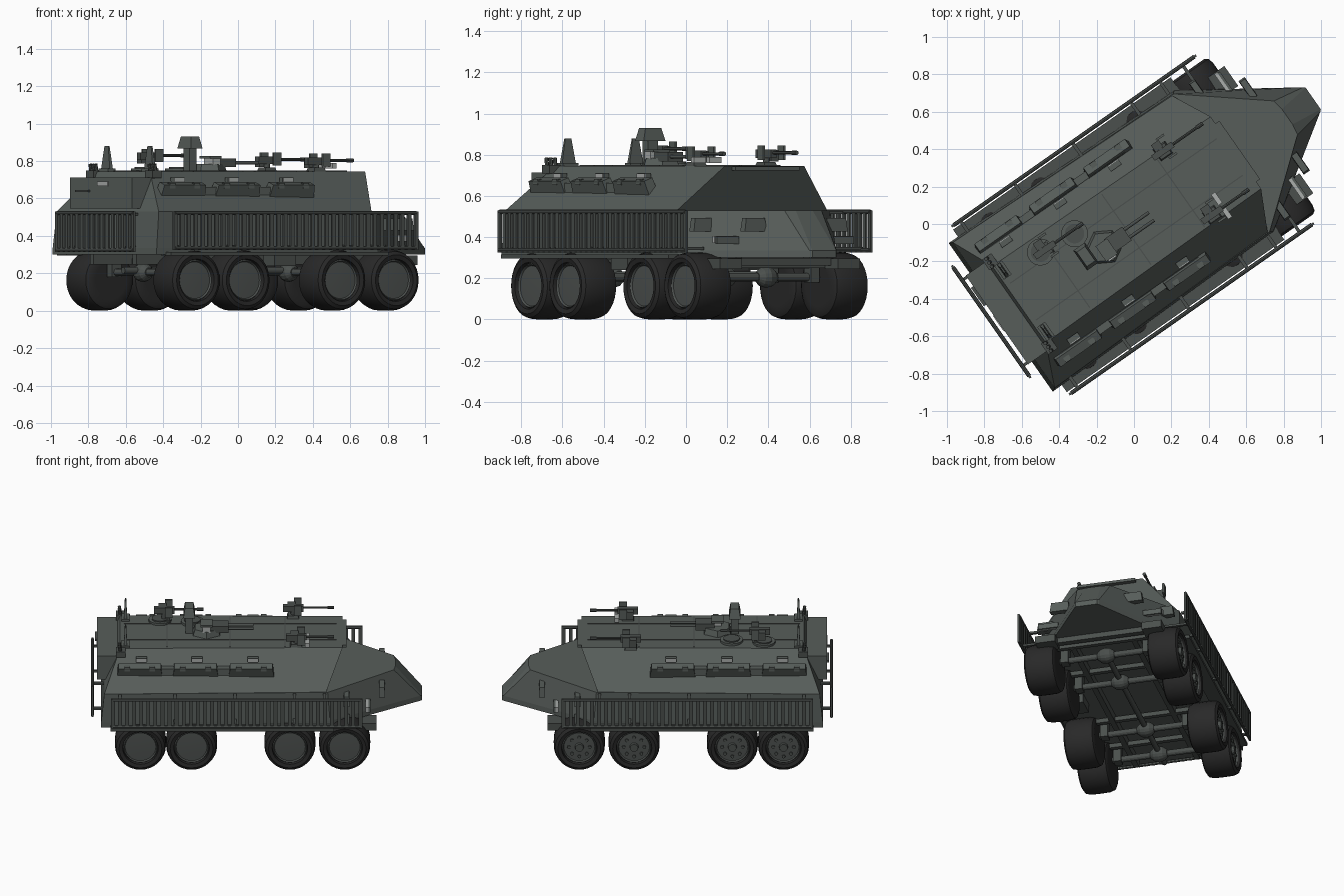
import bpy, bmesh, math
from mathutils import Matrix, Vector

if "Cube" in bpy.data.objects:
    bpy.data.objects.remove(bpy.data.objects["Cube"])

# The vehicle is built along +x, then turned to its resting heading
HEADING = Matrix.Rotation(math.radians(35), 4, "Z")


def material(name, r, g, b):
    m = bpy.data.materials.new(name)
    m.use_nodes = True
    m.diffuse_color = (r, g, b, 1)
    m.node_tree.nodes["Principled BSDF"].inputs["Base Color"].default_value = (r, g, b, 1)
    return m


HULL = material("hull grey green", .095, .11, .102)
TRIM = material("dark trim grey", .07, .079, .074)
TYRE = material("tyre black", .022, .022, .022)
RIM = material("rim grey", .075, .083, .079)
LIGHT = material("light metal", .4, .42, .41)


class Part:
    """One object, gathered from simple solids."""

    def __init__(self):
        self.bm = bmesh.new()

    def box(self, c, size, taper=1.0, rot=None):
        vs = bmesh.ops.create_cube(self.bm, size=1)["verts"]
        for v in vs:
            k = taper if v.co.z > 0 else 1
            p = Vector((v.co.x * size[0] * k, v.co.y * size[1] * k, v.co.z * size[2]))
            v.co = (rot @ p if rot else p) + Vector(c)
        return self

    def rod(self, a, b, r, r2=None, n=12):
        a, b = Vector(a), Vector(b)
        d = b - a
        m = Matrix.Translation((a + b) / 2) @ d.to_track_quat("Z", "Y").to_matrix().to_4x4()
        bmesh.ops.create_cone(self.bm, cap_ends=True, segments=n, radius1=r,
                              radius2=r if r2 is None else r2, depth=d.length, matrix=m)
        return self

    def loft(self, rings):
        loops = [[self.bm.verts.new(p) for p in ring] for ring in rings]
        for lo, hi in zip(loops, loops[1:]):
            for i in range(len(lo)):
                j = (i + 1) % len(lo)
                self.bm.faces.new((lo[i], lo[j], hi[j], hi[i]))
        self.bm.faces.new(loops[0][::-1])
        self.bm.faces.new(loops[-1])
        return self

    def lathe(self, centre, profile, side, n=32):
        rings = []
        for r, y in profile:
            rings.append([(centre[0] + r * math.cos(t * math.tau / n), centre[1] + side * y,
                           centre[2] + r * math.sin(t * math.tau / n)) for t in range(n)])
        return self.loft(rings)

    def done(self, name, mat, smooth=False):
        bmesh.ops.recalc_face_normals(self.bm, faces=self.bm.faces)
        self.bm.transform(HEADING)
        me = bpy.data.meshes.new(name)
        self.bm.to_mesh(me)
        self.bm.free()
        me.materials.append(mat)
        ob = bpy.data.objects.new(name, me)
        bpy.context.collection.objects.link(ob)
        if smooth:
            bpy.context.view_layer.objects.active = ob
            ob.select_set(True)
            bpy.ops.object.shade_smooth_by_angle(angle=math.radians(35))
            ob.select_set(False)


def outline(half, z):
    """Mirror a half outline of (x, y) points, front to back."""
    return [(x, y, z) for x, y in half] + [(x, -y, z) for x, y in reversed(half)]


# Lower hull with flat-topped beak, and upper hull with undercut front
floor = outline([(1.17, .07), (1.16, .08), (.59, .46), (-.87, .485)], .3)
lip = outline([(1.17, .07), (1.16, .08), (.585, .46), (-.87, .485)], .335)
crease = outline([(1.0, .05), (.99, .11), (.57, .45), (-.85, .475)], .53)
Part().loft([floor, lip, crease]).done("lower_hull", HULL)
base = outline([(.56, .445), (-.85, .475)], .53)
roof = outline([(.665, .235), (-.75, .25)], .745)
Part().loft([base, roof]).done("upper_hull", HULL)

# Rear door box with handle and vision block
Part().box((-.82, 0, .63), (.15, .58, .165)).done("rear_door", HULL)
Part().box((-.9, .16, .64), (.02, .12, .012)).done("rear_door_handle", TRIM)
Part().box((-.897, -.02, .68), (.006, .1, .024)).done("rear_vision_block", LIGHT)

# Roof seams and front visor lip
seams = Part()
for y in (-.12, .12):
    seams.box((-.05, y, .746), (1.35, .006, .006))
for x in (-.45, -.05, .3):
    seams.box((x, 0, .746), (.006, .46, .006))
seams.done("roof_seams", TRIM)
Part().box((.675, 0, .733), (.03, .38, .018)).done("visor_lip", HULL)

# Stowage boxes and vision blocks on the sloped sides
for s, label in ((1, "left"), (-1, "right")):
    stow, vision, lids = Part(), Part(), Part()
    tilt = Matrix.Rotation(s * math.radians(-20), 3, "X")
    for x in (-.625, -.27, .085):
        stow.box((x, s * .365, .645), (.29, .055, .075), .93, tilt)
        stow.box((x + .01, s * .315, .7), (.07, .03, .024))
        vision.box((x + .01, s * .332, .698), (.066, .007, .024))
        for dx in (-.08, .08):
            lids.box((x + dx, s * .385, .668), (.035, .03, .03))
    stow.box((-.27, s * .36, .64), (.9, .04, .045))
    stow.done(label + "_stowage_boxes", HULL)
    vision.done(label + "_vision_blocks", LIGHT)
    lids.done(label + "_stowage_latches", HULL)


# Slat fences on both sides and the rear
def fence(name, a, b, slats, low, high):
    p = Part()
    a, b = Vector(a), Vector(b)
    along_x = abs(b.x - a.x) > abs(b.y - a.y)
    for i in range(slats):
        c = a.lerp(b, i / (slats - 1))
        size = (.024, .012, high - low) if along_x else (.012, .024, high - low)
        p.box((c.x, c.y, (low + high) / 2), size)
    for z in (low + .01, high - .008):
        p.rod((a.x, a.y, z), (b.x, b.y, z), .011, n=8)
    p.done(name, TRIM)


for s, label in ((1, "left"), (-1, "right")):
    fence(label + "_fence", (-.795, s * .548, 0), (.778, s * .548, 0), 36, .325, .53)
    arms = Part()
    for x in (-.75, -.4, -.02, .36, .55):
        for z in (.345, .52):
            arms.box((x, s * .505, z), (.018, .09, .014))
    arms.box((.70, s * .47, .345), (.018, .16, .014))
    arms.done(label + "_fence_arms", TRIM)
    Part().box((-.1, s * .485, .305), (1.42, .09, .02)).done(label + "_running_board", TRIM)
fence("rear_fence", (-.925, -.345, 0), (-.925, .365, 0), 16, .315, .53)
arms = Part()
for y in (-.28, .28):
    for z in (.34, .515):
        arms.box((-.89, y, z), (.07, .016, .014))
arms.done("rear_fence_arms", TRIM)

# Beak mirrors, lamps and bumper ends
for s, label in ((1, "left"), (-1, "right")):
    m = Part()
    m.box((.69, s * .385, .46), (.04, .13, .065), .85)
    m.box((.915, s * .24, .46), (.04, .13, .065), .85)
    m.box((.836, s * .34, .385), (.014, .13, .035))
    m.done(label + "_beak_housings", HULL)
    Part().box((.82, s * .345, .387), (.018, .13, .034)).done(label + "_lamp_back", LIGHT)
    Part().box((.825, s * .35, .27), (.11, .13, .05)).done(label + "_bumper", TRIM)

# Wheels
AXLES = (-.62, -.295, .33, .678)
TYRE_PROFILE = [(.1, -.1), (.135, -.1), (.153, -.09), (.162, -.06), (.163, 0),
                (.162, .06), (.154, .09), (.136, .102), (.113, .097), (.108, .06)]
RIM_PROFILE = [(.111, .04), (.111, .075), (.104, .085), (.098, .075), (.04, .077)]
for s, label in ((1, "left"), (-1, "right")):
    for i, x in enumerate(AXLES):
        c = (x, s * .405, .163)
        name = "%s_wheel_%d" % (label, i + 1)
        Part().lathe(c, TYRE_PROFILE, s).done(name + "_tyre", TYRE, True)
        Part().lathe(c, RIM_PROFILE, s).done(name + "_rim", RIM, True)
        if s > 0:
            hub = Part().rod((x, .46, .163), (x, .5, .163), .032, .026)
            for k in range(8):
                t = k * math.tau / 8
                px, pz = x + .066 * math.cos(t), .163 + .066 * math.sin(t)
                hub.rod((px, .46, pz), (px, .49, pz), .011, n=8)
            hub.done(name + "_hub", TRIM)

# Drive train and chassis below the floor
drive = Part().rod((-.75, 0, .215), (.72, 0, .215), .018)
for x in AXLES:
    drive.rod((x, -.32, .205), (x, .32, .205), .02)
    drive.lathe((x, 0, .205), [(.025, -.055), (.045, -.03), (.052, 0), (.045, .03), (.025, .055)], 1, 16)
    drive.box((x + .07, 0, .265), (.03, .62, .03))
    for s in (1, -1):
        drive.box((x, s * .27, .235), (.06, .05, .11))
drive.done("drive_train", TRIM)
beams = Part()
for s in (1, -1):
    beams.box((-.04, s * .2, .275), (1.55, .035, .055))
    beams.box((.02, s * .36, .27), (.14, .1, .06))
beams.box((.8, 0, .28), (.04, .6, .035))
beams.done("chassis_beams", TRIM)

# Roof hatches
for name, x, y in (("rear_hatch", -.496, .164), ("middle_hatch", -.29, .14)):
    Part().rod((x, y, .74), (x, y, .76), .072, n=24).done(name, HULL)
    Part().rod((x, y, .755), (x, y, .768), .052, n=24).done(name + "_lid", TRIM)

# Low six-sided turret with twin barrels
Part().rod((-.2, -.01, .74), (-.2, -.01, .785), .1, .085, 6).done("turret", HULL)
Part().box((-.2, -.045, .797), (.05, .085, .036)).done("turret_breech", LIGHT)
Part().box((-.2, -.03, .82), (.075, .1, .012)).done("turret_breech_cover", HULL)
guns = Part().box((-.12, -.02, .79), (.12, .09, .045))
for y in (-.045, .005):
    guns.rod((-.1, y, .79), (.1, y, .79), .009)
guns.done("turret_barrels", TRIM)

# Sight mast behind the turret
mast = Part().box((-.31, .005, .81), (.045, .06, .14))
mast.box((-.31, .005, .898), (.075, .13, .064), .72)
mast.done("sight_mast", HULL)


# Pintle machine guns
def machine_gun(name, x, y, z, length):
    p = Part().rod((x, y, .74), (x, y, z), .016)
    p.box((x, y, .752), (.08, .08, .025), .8)
    p.box((x, y, z), (.13, .034, .04))
    p.box((x - .01, y + .04, z - .01), (.05, .045, .055))
    p.rod((x + .06, y, z + .004), (x + length, y, z + .004), .008, n=8)
    p.rod((x + length - .04, y, z + .004), (x + length, y, z + .004), .011, n=8)
    p.done(name, TRIM)
    shield = Part()
    for dy in (-.05, .07):
        shield.box((x + .03, y + dy, z + .005), (.05, .012, .07))
    shield.done(name + "_shield", HULL)


machine_gun("left_machine_gun", .35, .23, .805, .26)
machine_gun("right_machine_gun", .37, -.2, .8, .24)
machine_gun("rear_machine_gun", -.47, .16, .825, .25)
trays = Part()
for y in (-.143, -.234):
    trays.box((.44, y, .775), (.026, .07, .028))
trays.done("ammunition_trays", LIGHT)

# Thin tapered aerial plates and smoke launchers at the rear corners
for s, label in ((1, "left"), (-1, "right")):
    a = Part().box((-.715, s * .2, .81), (.022, .088, .14), .4)
    a.box((-.715, s * .2, .75), (.05, .09, .02))
    a.done(label + "_aerial_plate", HULL)
    smoke = Part().box((-.745, s * .275, .73), (.06, .07, .04))
    for dy in (-.025, 0, .025):
        smoke.rod((-.745, s * .275 + dy, .73), (-.755, s * .275 + dy, .785), .01, n=8)
    smoke.done(label + "_smoke_launchers", TRIM)
